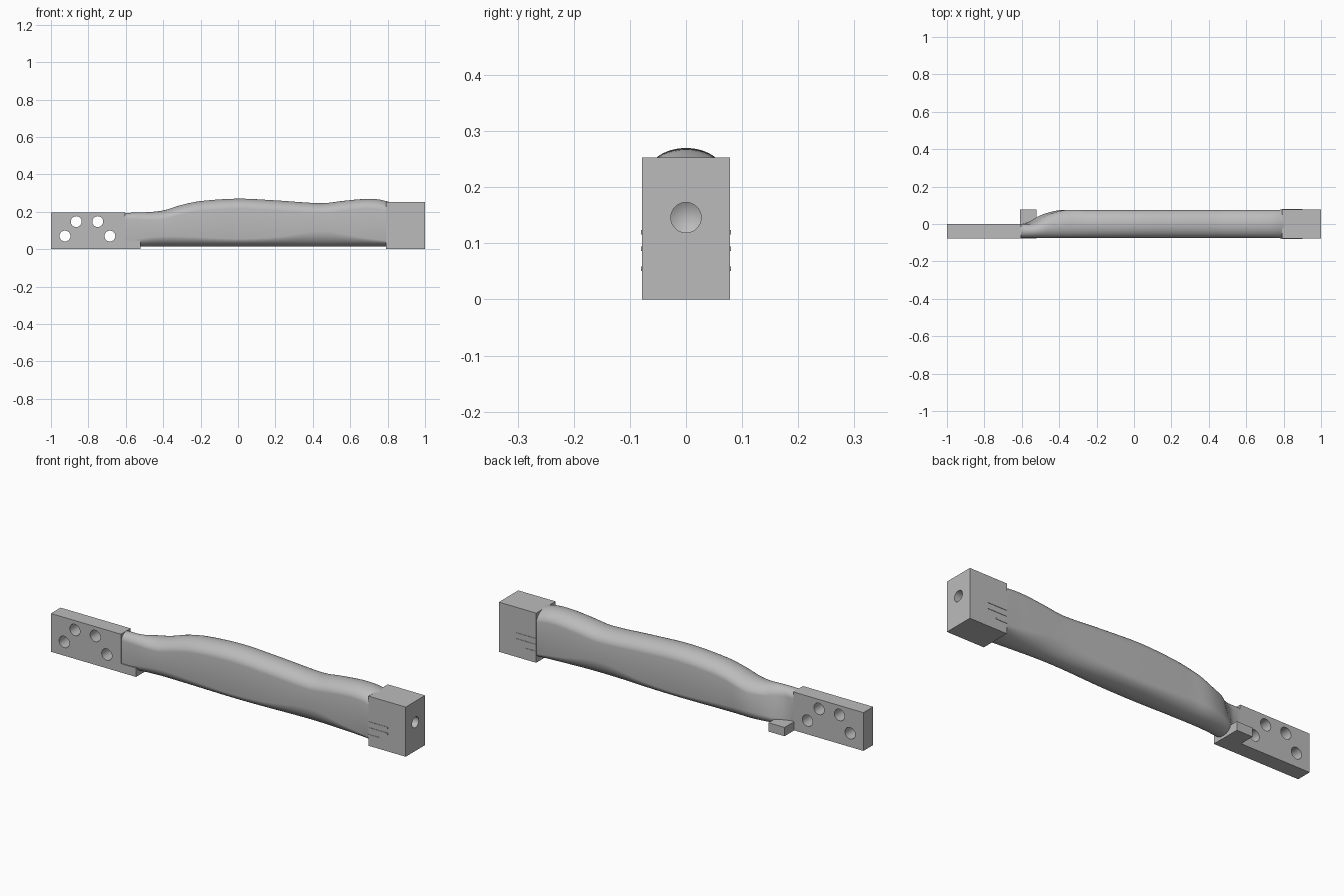
import bpy, bmesh, math
from mathutils import Vector

if "Cube" in bpy.data.objects:
    bpy.data.objects.remove(bpy.data.objects["Cube"], do_unlink=True)

grey = bpy.data.materials.new("grey metal")
grey.use_nodes = True
grey.diffuse_color = (0.5, 0.5, 0.5, 1)
grey.node_tree.nodes["Principled BSDF"].inputs["Base Color"].default_value = (0.5, 0.5, 0.5, 1)


def finish(name, bm):
    bmesh.ops.recalc_face_normals(bm, faces=bm.faces)
    mesh = bpy.data.meshes.new(name)
    bm.to_mesh(mesh)
    bm.free()
    mesh.materials.append(grey)
    ob = bpy.data.objects.new(name, mesh)
    bpy.context.collection.objects.link(ob)
    return ob


def box(name, lo, hi):
    bm = bmesh.new()
    bmesh.ops.create_cube(bm, size=1)
    lo, hi = Vector(lo), Vector(hi)
    for v in bm.verts:
        v.co = (lo + hi) / 2 + v.co * (hi - lo)
    return finish(name, bm)


def drill(target, centre, axis, radius, depth, tip=0):
    """Cut a round hole; a tip gives the blind hole a conical end."""
    bm = bmesh.new()
    bmesh.ops.create_cone(bm, cap_ends=True, segments=32, radius1=radius, radius2=radius, depth=depth)
    if tip:
        cap = [f for f in bm.faces if f.normal.z < -0.9]
        bmesh.ops.poke(bm, faces=cap, offset=tip)
    turn = Vector((0, 0, 1)).rotation_difference(Vector(axis)).to_matrix()
    for v in bm.verts:
        v.co = turn @ v.co + Vector(centre)
    cutter = finish("hole_cutter", bm)
    mod = target.modifiers.new("hole", 'BOOLEAN')
    mod.operation, mod.solver, mod.object = 'DIFFERENCE', 'EXACT', cutter
    bpy.context.view_layer.objects.active = target
    bpy.ops.object.modifier_apply(modifier=mod.name)
    bpy.data.objects.remove(cutter, do_unlink=True)


def smooth(ob, degrees):
    bpy.ops.object.select_all(action='DESELECT')
    ob.select_set(True)
    bpy.context.view_layer.objects.active = ob
    bpy.ops.object.shade_smooth_by_angle(angle=math.radians(degrees))


def curve(points, x):
    """Smooth interpolation through (x, value) points."""
    if x <= points[0][0]:
        return points[0][1]
    for i in range(len(points) - 1):
        (x0, a), (x1, b) = points[i], points[i + 1]
        if x <= x1:
            def slope(j):
                p, q = points[max(j - 1, 0)], points[min(j + 1, len(points) - 1)]
                return (q[1] - p[1]) / (q[0] - p[0])
            h = x1 - x0
            t = (x - x0) / h
            return ((1 + 2 * t) * (1 - t) ** 2 * a + t * (1 - t) ** 2 * h * slope(i)
                    + t * t * (3 - 2 * t) * b + t * t * (t - 1) * h * slope(i + 1))
    return points[-1][1]


# Flat mounting tang with four holes
tang = box("mounting_tang", (-1, -0.078, 0), (-0.605, 0, 0.195))
for x, z in ((-0.925, 0.07), (-0.865, 0.147), (-0.75, 0.147), (-0.685, 0.07)):
    drill(tang, (x, -0.04, z), (0, 1, 0), 0.029, 0.2)
smooth(tang, 30)

# Small foot under the narrow end of the grip
box("foot", (-0.61, -0.078, 0), (-0.52, 0.078, 0.045))

# End block with a blind hole
block = box("end_block", (0.79, -0.078, 0), (1, 0.078, 0.253))
drill(block, (0.95, 0, 0.146), (1, 0, 0), 0.027, 0.2, 0.016)
smooth(block, 30)

# Thin raised ribs on both sides of the end block
for side in (-1, 1):
    for z, end in ((0.12, 0.9), (0.09, 0.9), (0.055, 0.85)):
        box("block_rib", (0.79, side * 0.078 - 0.002, z - 0.004), (end, side * 0.078 + 0.002, z + 0.004))

# Sculpted grip: rounded top and bottom, flat sides, back swept in at the tang
TOP = [(-0.61, 0.194), (-0.5, 0.197), (-0.4, 0.207), (-0.3, 0.237), (-0.2, 0.257), (0, 0.27),
       (0.2, 0.261), (0.45, 0.246), (0.56, 0.258), (0.67, 0.268), (0.75, 0.266), (0.81, 0.252)]
TOP_ROUND = [(-0.61, 0.035), (-0.3, 0.055), (0.81, 0.055)]
BOTTOM_ROUND = [(-0.61, 0.03), (-0.4, 0.06), (0, 0.045), (0.2, 0.055), (0.45, 0.09),
                (0.65, 0.055), (0.81, 0.03)]
SWEEP = [(-0.61, 0.5), (-0.57, 0.6), (-0.52, 0.82), (-0.42, 1), (-0.3, 1)]
WIDTH = [(-0.61, 0.074), (0.7, 0.075), (0.81, 0.077)]
FLOOR, SIDES, STEPS = 0.013, 48, 120
bm = bmesh.new()
rings = []
for i in range(STEPS + 1):
    x = -0.61 + 1.42 * i / STEPS
    w, top = curve(WIDTH, x), curve(TOP, x)
    up, down = curve(TOP_ROUND, x), curve(BOTTOM_ROUND, x)
    ring = []
    for k in range(SIDES):
        a = 2 * math.pi * (k + 0.5) / SIDES
        s = math.sin(a)
        z = top - up + up * s if s > 0 else FLOOR + down + down * s
        y = w * math.cos(a)
        squeeze = curve(SWEEP, x - 0.07 * z / top)
        ring.append(bm.verts.new((x, (y + w) * squeeze - w, z)))
    rings.append(ring)
for r, q in zip(rings, rings[1:]):
    for k in range(SIDES):
        n = (k + 1) % SIDES
        bm.faces.new((r[k], r[n], q[n], q[k]))
bm.faces.new(rings[0])
bm.faces.new(rings[-1])
smooth(finish("grip", bm), 40)
